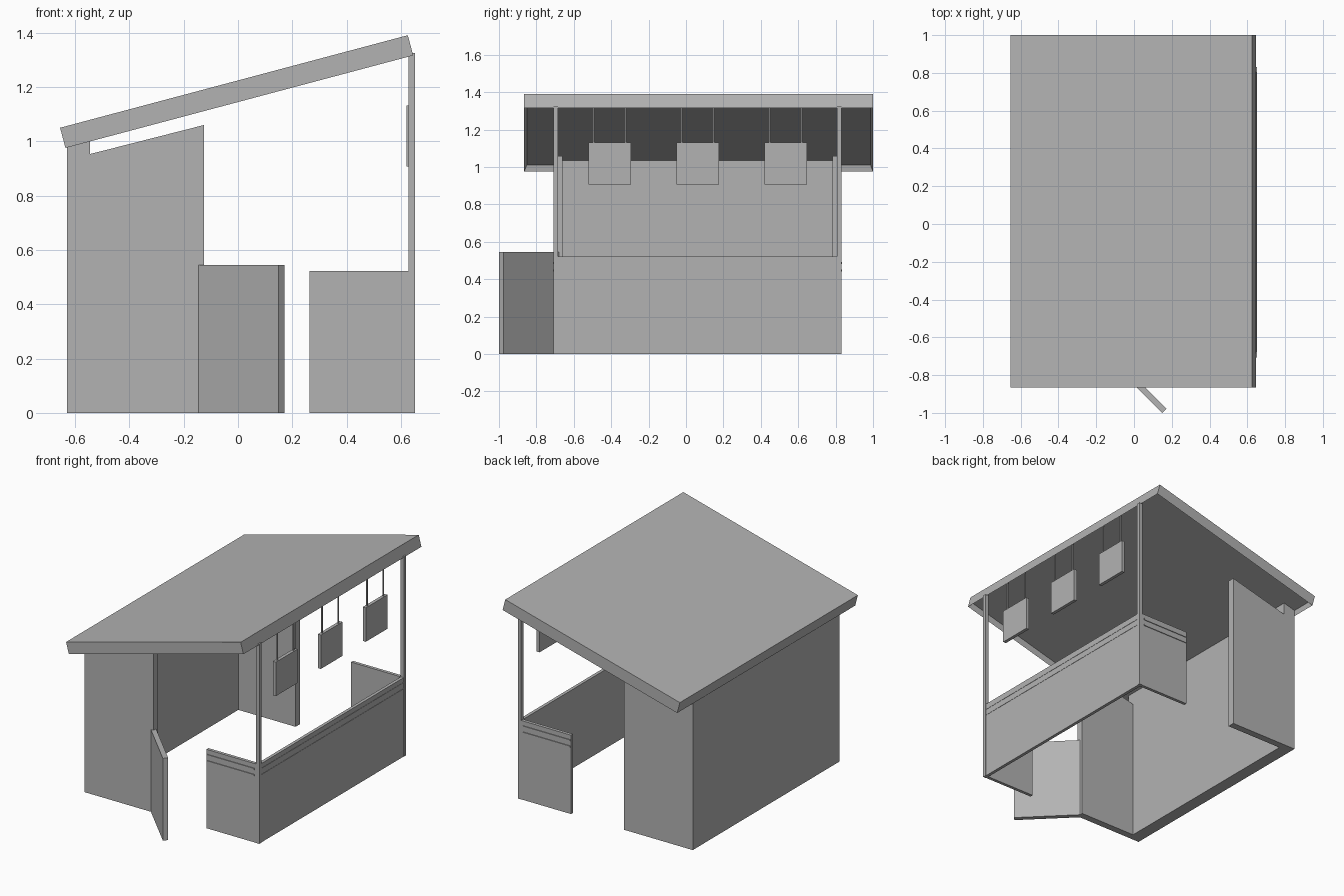
import bpy, bmesh, math
from mathutils import Vector

cube = bpy.data.objects.get("Cube")
if cube:
    bpy.data.objects.remove(cube, do_unlink=True)

grey = bpy.data.materials.new("plain_grey")
grey.use_nodes = True
colour = (0.45, 0.45, 0.45, 1)
grey.diffuse_color = colour
grey.node_tree.nodes["Principled BSDF"].inputs["Base Color"].default_value = colour


def finish(name, bm):
    bmesh.ops.recalc_face_normals(bm, faces=bm.faces)
    mesh = bpy.data.meshes.new(name)
    bm.to_mesh(mesh)
    bm.free()
    mesh.materials.append(grey)
    obj = bpy.data.objects.new(name, mesh)
    bpy.context.scene.collection.objects.link(obj)
    return obj


def extrude(name, outline, offset):
    """Solid made by sweeping a flat outline along an offset."""
    bm = bmesh.new()
    face = bm.faces.new([bm.verts.new(p) for p in outline])
    moved = bmesh.ops.extrude_face_region(bm, geom=[face], use_keep_orig=True)["geom"]
    bmesh.ops.translate(bm, vec=offset,
                        verts=[v for v in moved if isinstance(v, bmesh.types.BMVert)])
    return finish(name, bm)


def side_profile(name, points, y0, y1):
    return extrude(name, [(x, y0, z) for x, z in points], (0, y1 - y0, 0))


def box(name, x0, x1, y0, y1, z0, z1):
    return side_profile(name, [(x0, z0), (x1, z0), (x1, z1), (x0, z1)], y0, y1)


FRONT, BACK = -0.706, 0.829     # outer faces of the stall
COUNTER_TOP = 0.523

# Sloping roof: a slab with a recessed underside
bm = bmesh.new()
bmesh.ops.create_cube(bm, size=1)
bmesh.ops.scale(bm, vec=(1.325, 1.865, 0.077), verts=bm.verts)
under = min(bm.faces, key=lambda f: f.calc_center_median().z)
bmesh.ops.inset_region(bm, faces=[under], thickness=0.02)
bmesh.ops.translate(bm, vec=(0, 0, 0.034), verts=under.verts)
roof = finish("roof", bm)
roof.location = (-0.005, 0.0675, 1.183)
roof.rotation_euler.y = -math.radians(14.9)

# Thick rear wall meeting the ceiling, with a lower side wall at each end
side_profile("long_wall", [(-0.63, 0), (-0.545, 0), (-0.545, 1.036), (-0.63, 1.012)],
             FRONT, BACK)
side_top = [(-0.545, 0), (-0.125, 0), (-0.125, 1.06), (-0.545, 0.953)]
side_profile("front_side_wall", side_top, FRONT, FRONT + 0.047)
side_profile("back_side_wall", side_top, BACK - 0.047, BACK)

# Open door, swung outwards at forty-five degrees
hinge, tip = Vector((-0.149, -0.702, 0)), Vector((0.149, -1.0, 0))
thick = Vector((0.023, 0.023, 0))
extrude("door", [hinge, tip, tip + thick, hinge + thick], (0, 0, 0.545))

# Counter: long panel and two short returns
box("counter_panel", 0.628, 0.649, FRONT, BACK, 0, COUNTER_TOP)
for label, outer, inward in (("front", FRONT, 1), ("back", BACK, -1)):
    box(label + "_counter_return", 0.263, 0.64, outer, outer + inward * 0.021,
        0, COUNTER_TOP)
    box(label + "_post", 0.628, 0.652, outer - inward * 0.002,
        outer + inward * 0.021, 0, 1.325)
    for z in (0.482, 0.441):
        box(label + "_trim", 0.268, 0.615, outer - inward * 0.005, outer, z, z + 0.01)

# Fine trim along the long counter panel
for z in (0.482, 0.441):
    box("counter_trim", 0.645, 0.651, FRONT + 0.025, BACK - 0.025, z, z + 0.01)

# Three blank signs hanging on pairs of cords
for y in (-0.408, 0.063, 0.534):
    box("hanging_sign", 0.621, 0.643, y - 0.1135, y + 0.1135, 0.907, 1.132)
    for side in (-0.085, 0.085):
        box("sign_cord", 0.628, 0.636, y + side - 0.004, y + side + 0.004, 1.12, 1.33)
